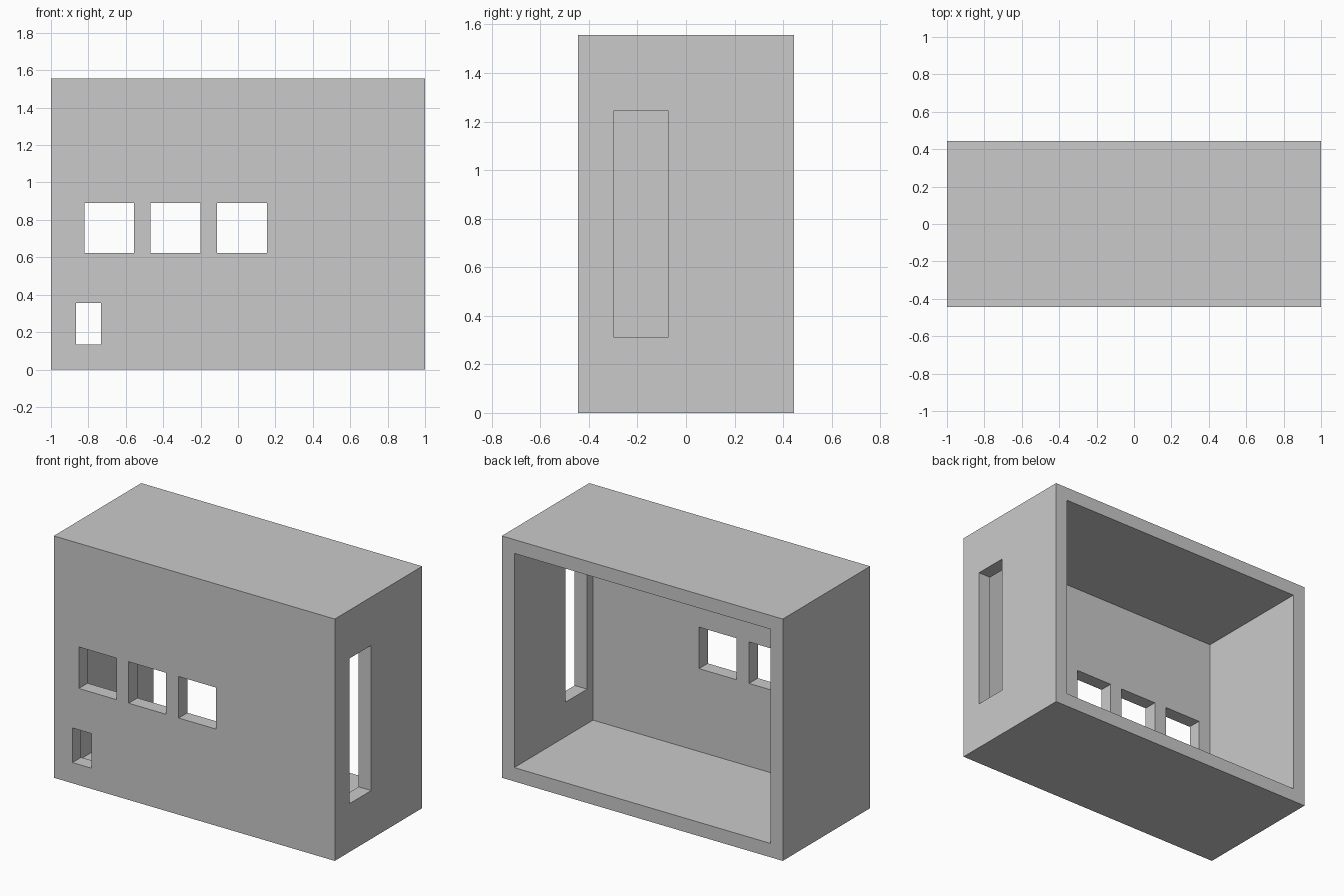
import bpy
from mathutils import Vector

cube = bpy.data.objects.get("Cube")
if cube:
    bpy.data.objects.remove(cube, do_unlink=True)

# Overall size and wall thickness
W, D, H = 2.0, 0.889, 1.556
T = 0.089
OVER = 0.05  # how far cutters reach past the surface

grey = bpy.data.materials.new("light_grey")
grey.diffuse_color = (0.59, 0.59, 0.59, 1)
grey.use_nodes = True
grey.node_tree.nodes["Principled BSDF"].inputs["Base Color"].default_value = grey.diffuse_color


def box(name, low, high):
    low, high = Vector(low), Vector(high)
    bpy.ops.mesh.primitive_cube_add(size=1)
    obj = bpy.context.object
    obj.name = obj.data.name = name
    for v in obj.data.vertices:
        v.co = (low + high) / 2 + v.co * (high - low)
    obj.data.materials.append(grey)
    return obj


def cut(target, name, low, high):
    cutter = box(name, low, high)
    cutter.hide_render = True
    mod = target.modifiers.new(name, "BOOLEAN")
    mod.operation, mod.solver, mod.object = "DIFFERENCE", "EXACT", cutter
    bpy.context.view_layer.objects.active = target
    bpy.ops.object.modifier_apply(modifier=mod.name)
    bpy.data.objects.remove(cutter, do_unlink=True)


# Box shell, open at the back
shell = box("open_back_shell", (-W / 2, -D / 2, 0), (W / 2, D / 2, H))
cut(shell, "cavity", (-W / 2 + T, -D / 2 + T, T), (W / 2 - T, D / 2 + OVER, H - T))

# Front openings: a row of three windows and a small one below
front, inside = -D / 2 - OVER, -D / 2 + T + OVER
for i in range(3):
    x = -0.822 + i * 0.3555
    cut(shell, "front_window", (x, front, 0.622), (x + 0.267, inside, 0.889))
cut(shell, "small_window", (-0.867, front, 0.133), (-0.733, inside, 0.356))

# Tall slot in the left wall
cut(shell, "side_slot", (W / 2 - T - OVER, -0.296, 0.311), (W / 2 + OVER, -0.074, 1.245))
